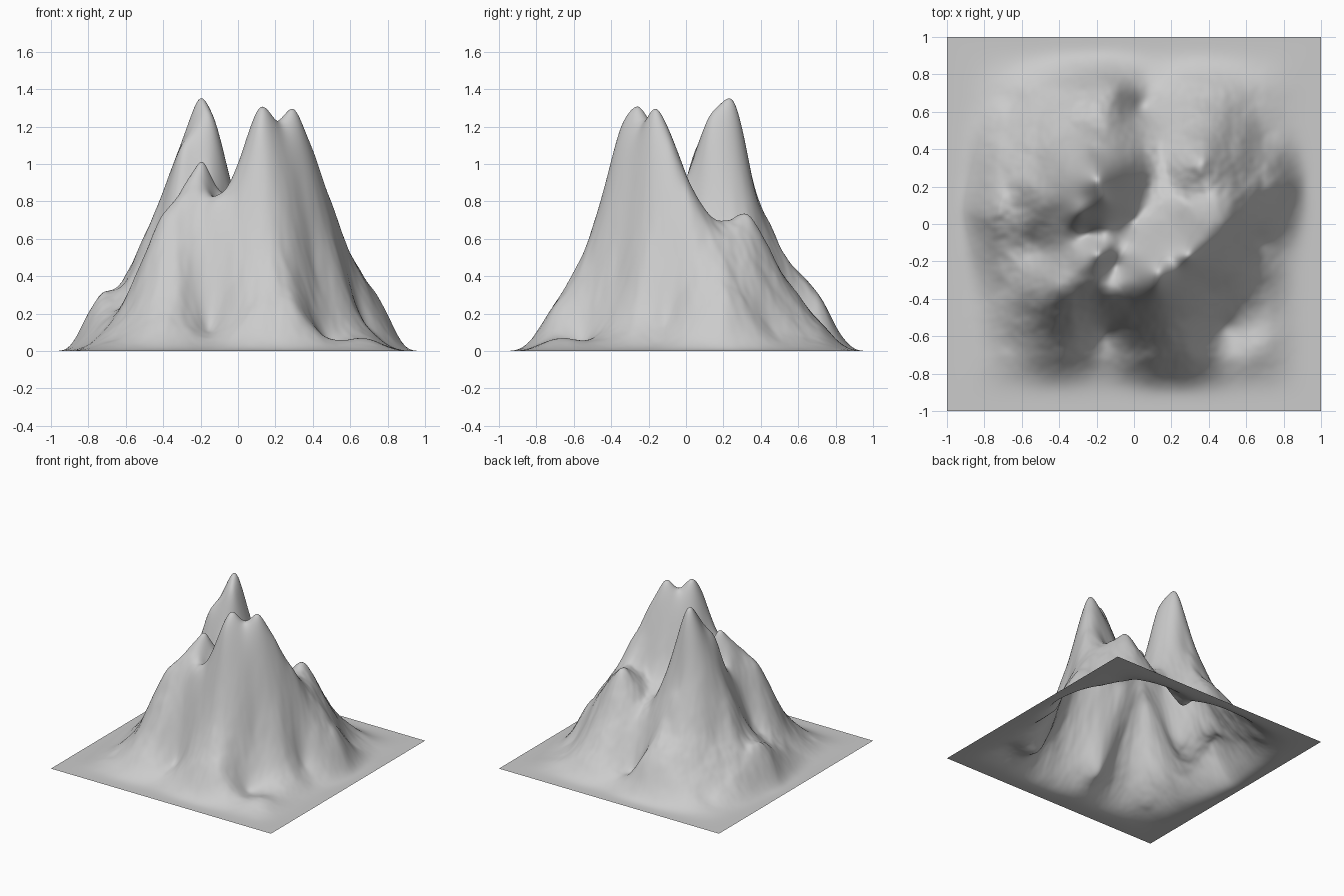
import bpy, bmesh, math
from mathutils import Vector, noise

if "Cube" in bpy.data.objects:
    bpy.data.objects.remove(bpy.data.objects["Cube"])

SOFT = 0.04
pts = []


def window(x, y):
    """Smooth fall to zero at the square border."""
    w = 1.0
    for c in (x, y):
        t = max(0.0, min(1.0, (1 - abs(c)) / .3))
        w *= t * t * (3 - 2 * t)
    return w


def spot(x, y, z):
    pts.append((x, y, z / window(x, y)))


def ridge(*line):
    """Crest line: its points plus the middle of each long stretch."""
    for i, p in enumerate(line):
        spot(*p)
        if i:
            a, b = Vector(line[i - 1]), Vector(p)
            if (b - a).xy.length > .135:
                spot(*((a + b) / 2))


def kernel(dx, dy):
    return math.sqrt(dx * dx + dy * dy + SOFT * SOFT)


def solve(a, b):
    """Gaussian elimination with pivoting."""
    n = len(b)
    m = [row[:] + [v] for row, v in zip(a, b)]
    for i in range(n):
        p = max(range(i, n), key=lambda r: abs(m[r][i]))
        m[i], m[p] = m[p], m[i]
        for r in range(i + 1, n):
            f = m[r][i] / m[i][i]
            if f:
                m[r] = [u - f * v for u, v in zip(m[r], m[i])]
    out = [0.0] * n
    for i in reversed(range(n)):
        out[i] = (m[i][n] - sum(m[i][k] * out[k] for k in range(i + 1, n))) / m[i][i]
    return out


# Tall north peak with its north and west spurs
ridge((-.1, .72, .27), (-.2, .52, .53), (-.2, .38, .83), (-.2, .3, 1.2), (-.2, .25, 1.35), (-.3, .05, 1.07),
      (-.4, .06, .8), (-.6, .08, .39), (-.73, .06, .31), (-.83, .05, .15))
spot(-.13, .12, 1.22)
# Twin south peaks running into the east ridge
ridge((.12, -.25, 1.31), (.21, -.21, 1.24), (.3, -.17, 1.3), (.4, -.08, 1.08), (.6, .11, .53), (.8, .2, .2))
# East knoll
ridge((.35, .33, .74), (.28, .6, .3))
# South-west ridge and the rim of its terrace
ridge((-.19, -.16, 1.02), (-.4, -.35, .74), (-.6, -.48, .22))
ridge((-.2, -.37, .76), (-.05, -.39, .82))
# South buttresses
ridge((.12, -.35, 1.2), (.1, -.5, .66), (.31, -.67, .26))
spot(-.3, -.55, .38)
# Valleys between the crests
ridge((-.02, .02, .68), (.15, .33, .52))
for p in ((-.1, -.22, .8), (-.24, -.05, .8), (.04, .62, .11), (-.15, -.57, .17), (-.5, -.13, .36), (.47, -.55, .07)):
    spot(*p)
# Open flanks
for p in ((.3, .1, .68), (.42, -.35, .46), (.65, -.1, .22), (.7, .45, .13), (-.5, .35, .46), (-.7, -.35, .14)):
    spot(*p)
# Low corners and the flat border
for sx in (-1, 1):
    for sy in (-1, 1):
        spot(.65 * sx, .65 * sy, .08)
for i in range(8):
    t = -.97 + .2425 * i
    pts += [(t, -.97, 0), (.97, t, 0), (-t, .97, 0), (-.97, -t, 0)]

weights = solve([[kernel(p[0] - q[0], p[1] - q[1]) for q in pts] for p in pts], [p[2] for p in pts])


def height(x, y):
    w = window(x, y)
    if w <= 0:
        return 0.0
    h = w * sum(k * kernel(x - p[0], y - p[1]) for p, k in zip(pts, weights))
    # Soft floor, then fine erosion relief
    h = max(0.0, .5 * (h + math.sqrt(h * h + .0004)) - .01)
    relief = noise.fractal(Vector((x * 7, y * 7, 3.7)), 1.0, 2.0, 3)
    return max(0.0, h + .03 * relief * min(1, h * 2) * max(0, 1.25 - h))


# Mountain: one open sheet displaced by the height function
bm = bmesh.new()
bmesh.ops.create_grid(bm, x_segments=180, y_segments=180, size=1)
for v in bm.verts:
    v.co.z = height(v.co.x, v.co.y)
for f in bm.faces:
    f.smooth = True
mesh = bpy.data.meshes.new("mountain")
bm.to_mesh(mesh)
bm.free()
bpy.context.collection.objects.link(bpy.data.objects.new("mountain", mesh))
